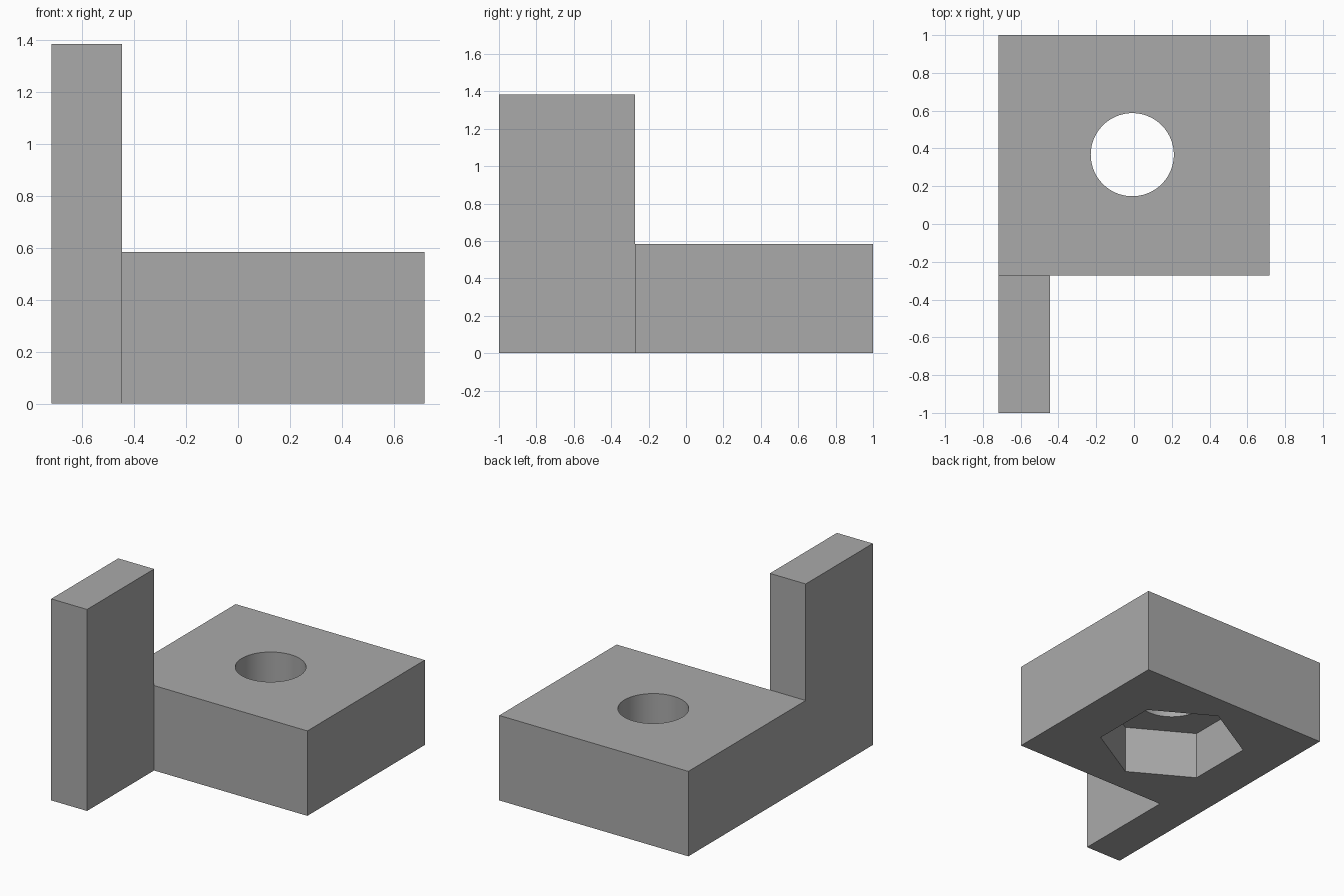
import bpy
import bmesh
from math import radians
from mathutils import Matrix, Vector

old = bpy.data.objects.get("Cube")
if old:
    bpy.data.objects.remove(old, do_unlink=True)

grey = bpy.data.materials.new("plain_grey")
grey.use_nodes = True
colour = (0.4, 0.4, 0.4, 1)
grey.diffuse_color = colour
grey.node_tree.nodes["Principled BSDF"].inputs["Base Color"].default_value = colour

# Main dimensions
HALF_X, HALF_Y = 0.718, 1.0
STEP_Y = -0.273
POST_X = -0.446
BASE_H, POST_H = 0.583, 1.383
HOLE = Vector((-0.009, 0.367, 0))
HOLE_R, HEX_R, HEX_DEPTH = 0.22, 0.464, 0.327


def make_object(name, bm):
    bmesh.ops.recalc_face_normals(bm, faces=bm.faces)
    mesh = bpy.data.meshes.new(name)
    bm.to_mesh(mesh)
    bm.free()
    mesh.materials.append(grey)
    obj = bpy.data.objects.new(name, mesh)
    bpy.context.collection.objects.link(obj)
    return obj


def raise_faces(bm, faces, height):
    geom = bmesh.ops.extrude_face_region(bm, geom=faces)["geom"]
    verts = [g for g in geom if isinstance(g, bmesh.types.BMVert)]
    bmesh.ops.translate(bm, verts=verts, vec=(0, 0, height))
    bmesh.ops.delete(bm, geom=[f for f in faces if f.is_valid and height < BASE_H
                               and f.calc_center_median().z > 0], context='FACES')
    return [g for g in geom if isinstance(g, bmesh.types.BMFace)]


def prism(name, sides, radius, bottom, top):
    bm = bmesh.new()
    place = Matrix.Translation(HOLE + Vector((0, 0, (bottom + top) / 2)))
    # Turned so that a corner points along x
    bmesh.ops.create_cone(bm, cap_ends=True, segments=sides, radius1=radius,
                          radius2=radius, depth=top - bottom,
                          matrix=place @ Matrix.Rotation(radians(90), 4, 'Z'))
    if sides == 6:
        bmesh.ops.rotate(bm, verts=bm.verts, cent=HOLE,
                         matrix=Matrix.Rotation(radians(30), 3, 'Z'))
    cutter = make_object(name, bm)
    cutter.hide_render = True
    return cutter


def box(name, low, high):
    bm = bmesh.new()
    low, high = Vector(low), Vector(high)
    bmesh.ops.create_cube(bm, size=1, matrix=Matrix.Translation((low + high) / 2)
                          @ Matrix.Diagonal((*(high - low), 1)))
    return make_object(name, bm)


def boolean(target, other, operation):
    mod = target.modifiers.new(other.name, 'BOOLEAN')
    mod.operation, mod.solver, mod.object = operation, 'EXACT', other
    bpy.context.view_layer.objects.active = target
    bpy.ops.object.modifier_apply(modifier=mod.name)
    bpy.data.objects.remove(other, do_unlink=True)


# Base block joined to the upright post at its front right corner
bracket = box("bracket", (-HALF_X, STEP_Y, 0), (HALF_X, HALF_Y, BASE_H))
post = box("post", (-HALF_X, -HALF_Y, 0), (POST_X, STEP_Y, POST_H))
boolean(bracket, post, 'UNION')

# Round through hole, with a hexagonal nut pocket underneath
boolean(bracket, prism("bolt_hole", 96, HOLE_R, -0.2, BASE_H + 0.2), 'DIFFERENCE')
boolean(bracket, prism("nut_pocket", 6, HEX_R, -0.2, HEX_DEPTH), 'DIFFERENCE')

# Merge coplanar faces and smooth only the bore
bm = bmesh.new()
bm.from_mesh(bracket.data)
bmesh.ops.remove_doubles(bm, verts=bm.verts, dist=0.0001)
bmesh.ops.dissolve_limit(bm, angle_limit=radians(1), verts=bm.verts, edges=bm.edges)
bm.to_mesh(bracket.data)
bm.free()
bpy.ops.object.select_all(action='DESELECT')
bracket.select_set(True)
bpy.context.view_layer.objects.active = bracket
bpy.ops.object.shade_smooth_by_angle(angle=radians(30))
